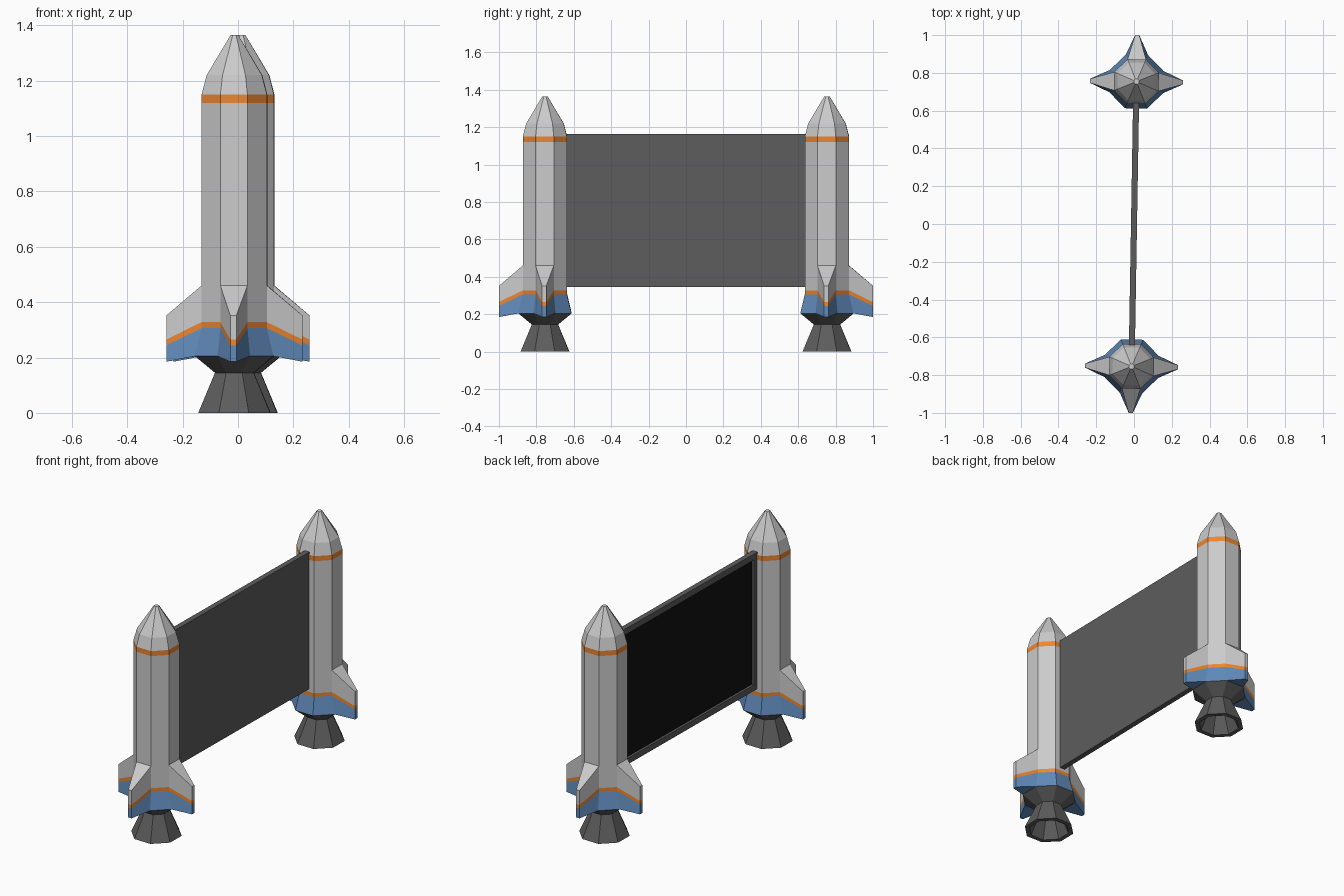
import bpy, bmesh
from math import pi, cos, sin
from mathutils import Vector

if "Cube" in bpy.data.objects:
    bpy.data.objects.remove(bpy.data.objects["Cube"])

YAW = -0.017      # the whole model is turned very slightly
CY = -0.754       # rocket axis, before turning
SIDES = 8


def material(name, r, g, b):
    m = bpy.data.materials.new(name)
    m.diffuse_color = (r, g, b, 1)
    m.use_nodes = True
    m.node_tree.nodes["Principled BSDF"].inputs["Base Color"].default_value = m.diffuse_color
    return m


HULL = material("hull_grey", 0.6, 0.6, 0.6)
ORANGE = material("orange_band", 0.85, 0.24, 0.03)
BLUE = material("blue_skirt", 0.12, 0.26, 0.5)
DARK = material("dark_grey", 0.11, 0.11, 0.11)
BLACK = material("screen_black", 0.006, 0.006, 0.006)


def face(bm, verts, mat=0):
    bm.faces.new(verts).material_index = mat


def ring(bm, apothem, z):
    r = apothem / cos(pi / SIDES)
    angles = [(k - 0.5) * 2 * pi / SIDES for k in range(SIDES)]
    return [bm.verts.new((r * cos(a), CY + r * sin(a), z)) for a in angles]


def loft(bm, profile, skip=lambda level, k: False):
    """Octagonal loft; profile rows are apothem, z, material of the segment above."""
    rings = [ring(bm, a, z) for a, z, _ in profile]
    for i in range(len(rings) - 1):
        for k in range(SIDES):
            if not skip(i, k):
                n = (k + 1) % SIDES
                face(bm, (rings[i][k], rings[i][n], rings[i + 1][n], rings[i + 1][k]), profile[i][2])
    return rings


def finish(bm, name, mats, turn=YAW):
    bmesh.ops.recalc_face_normals(bm, faces=bm.faces)
    me = bpy.data.meshes.new(name)
    bm.to_mesh(me)
    bm.free()
    for m in mats:
        me.materials.append(m)
    ob = bpy.data.objects.new(name, me)
    ob.rotation_euler.z = turn
    bpy.context.collection.objects.link(ob)
    return ob


def opposite(ob, name):
    dup = ob.copy()
    dup.name = name
    dup.rotation_euler.z += pi
    bpy.context.collection.objects.link(dup)


# Rocket hull: skirt, bands, body and nose (0 grey, 1 orange, 2 blue)
hull = [(0.142, 0.205, 2), (0.118, 0.306, 1), (0.118, 0.328, 0), (0.118, 0.46, 0),
        (0.118, 1.12, 1), (0.118, 1.15, 0), (0.10, 1.22, 0), (0.014, 1.365, 0)]
fin_sides = (0, 4, 6)            # both sides and the outer end
bm = bmesh.new()
rings = loft(bm, hull, lambda i, k: i < 3 and k in fin_sides)
face(bm, rings[-1])

# Fins: wedges growing out of three hull facets
tip_z = (0.185, 0.244, 0.265, 0.352)
for k in fin_sides:
    a = k * 2 * pi / SIDES
    out, side = Vector((cos(a), sin(a), 0)), Vector((-sin(a), cos(a), 0))
    root = [(rings[i][k], rings[i][(k + 1) % SIDES]) for i in range(4)]
    tip = [[bm.verts.new(Vector((0, CY, z)) + out * 0.246 + side * s) for s in (-0.011, 0.011)]
           for z in tip_z]
    for i in range(3):
        mat = hull[i][2]
        (r0, l0), (r1, l1) = root[i], root[i + 1]
        (tr0, tl0), (tr1, tl1) = tip[i], tip[i + 1]
        face(bm, (r0, tr0, tr1, r1), mat)
        face(bm, (tr0, tl0, tl1, tr1), mat)
        face(bm, (tl0, l0, l1, tl1), mat)
    face(bm, (root[3][0], tip[3][0], tip[3][1], root[3][1]), 0)
    face(bm, (root[0][1], tip[0][1], tip[0][0], root[0][0]), 2)
opposite(finish(bm, "front_rocket_hull", (HULL, ORANGE, BLUE)), "back_rocket_hull")

# Engine: closing cone, flared bell and hollow inside
bm = bmesh.new()
rings = loft(bm, [(0.142, 0.205, 0), (0.07, 0.145, 0), (0.13, 0, 0), (0.105, 0, 0), (0.055, 0.12, 0)])
face(bm, rings[-1])
opposite(finish(bm, "front_engine", (DARK,)), "back_engine")

# Panel between the rockets, with a recessed screen on its -x face
bm = bmesh.new()
bmesh.ops.create_cube(bm, size=1)
for v in bm.verts:
    v.co = Vector((v.co.x * 0.032, v.co.y * 1.28, 0.755 + v.co.z * 0.82))
bmesh.ops.recalc_face_normals(bm, faces=bm.faces)
screen = min(bm.faces, key=lambda f: f.calc_center_median().x)
bmesh.ops.inset_region(bm, faces=[screen], thickness=0.05)
bmesh.ops.inset_region(bm, faces=[screen], thickness=0.002, depth=-0.012)
screen.material_index = 1
finish(bm, "screen_panel", (DARK, BLACK))
